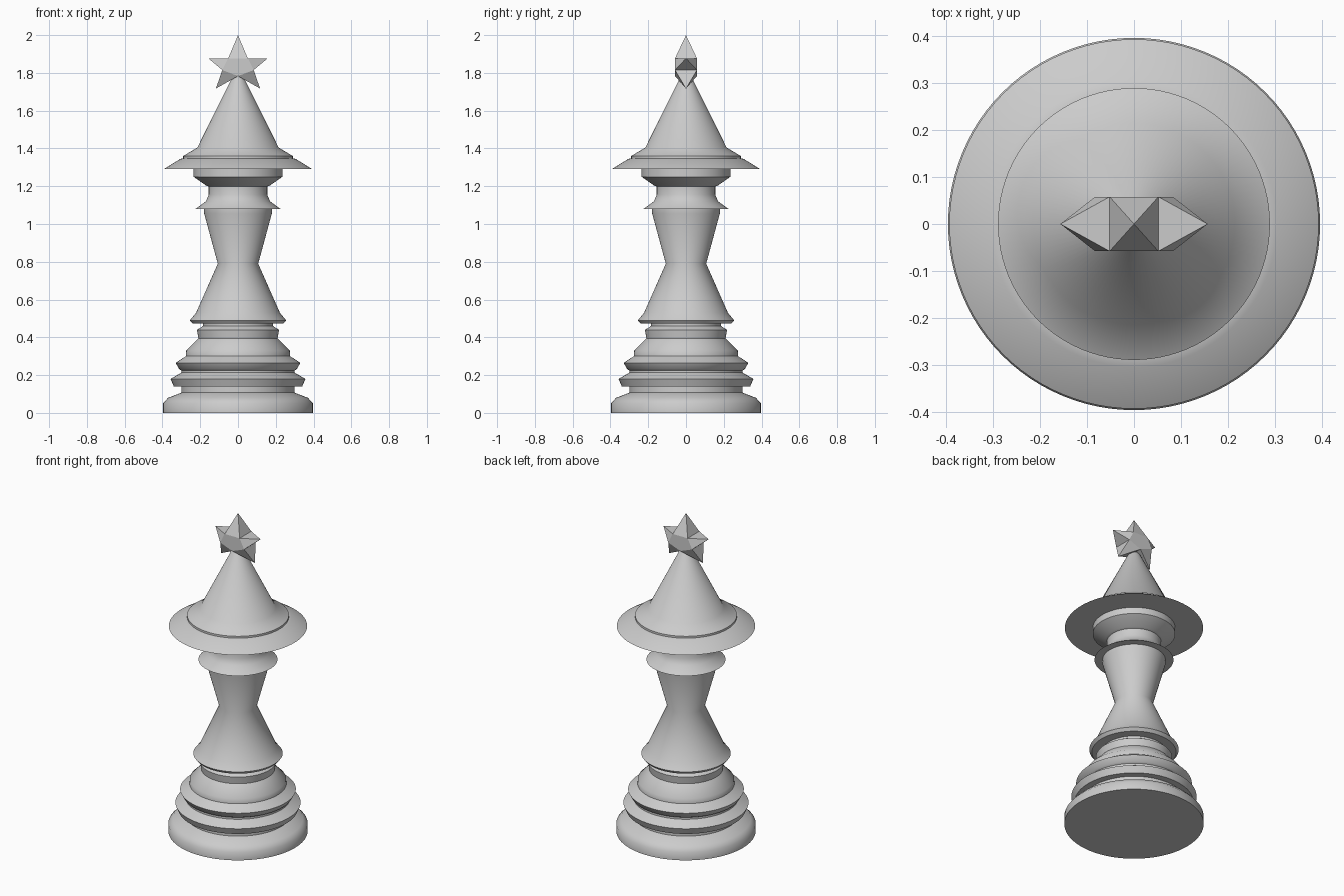
import bpy, bmesh, math

if "Cube" in bpy.data.objects:
    bpy.data.objects.remove(bpy.data.objects["Cube"])

SEGMENTS = 96

grey = bpy.data.materials.new("light grey")
grey.diffuse_color = (0.6, 0.6, 0.6, 1)
grey.use_nodes = True
grey.node_tree.nodes["Principled BSDF"].inputs["Base Color"].default_value = grey.diffuse_color


def finish(name, bm):
    mesh = bpy.data.meshes.new(name)
    bm.to_mesh(mesh)
    bm.free()
    mesh.materials.append(grey)
    obj = bpy.data.objects.new(name, mesh)
    bpy.context.collection.objects.link(obj)
    return obj


def lathe(name, profile):
    """Spin a bottom-to-top (radius, z) profile around the z axis."""
    bm = bmesh.new()
    rings = []
    for r, z in profile:
        ring = []
        for i in range(SEGMENTS):
            a = 2 * math.pi * i / SEGMENTS
            ring.append(bm.verts.new((r * math.cos(a), r * math.sin(a), z)))
        rings.append(ring)
    for low, high in zip(rings, rings[1:]):
        for i in range(SEGMENTS):
            j = (i + 1) % SEGMENTS
            bm.faces.new((low[i], low[j], high[j], high[i]))
    bmesh.ops.remove_doubles(bm, verts=bm.verts, dist=0.0001)
    obj = finish(name, bm)
    bpy.ops.object.select_all(action='DESELECT')
    obj.select_set(True)
    bpy.context.view_layer.objects.active = obj
    bpy.ops.object.shade_smooth_by_angle(angle=math.radians(45))


# Stepped foot
lathe("base", [(0, 0), (0.397, 0), (0.397, 0.05), (0.37, 0.08), (0.30, 0.107),
               (0.30, 0.14)])

# Two bulging rings and the shoulder above them
lathe("base_rings", [(0.30, 0.14), (0.34, 0.14), (0.357, 0.18), (0.30, 0.213),
                     (0.30, 0.225), (0.312, 0.232), (0.33, 0.265), (0.276, 0.30),
                     (0.274, 0.33), (0.21, 0.395), (0.217, 0.44), (0.185, 0.46),
                     (0.185, 0.472)])

# Waisted stem
lathe("stem", [(0.185, 0.472), (0.24, 0.472), (0.255, 0.49), (0.222, 0.53),
               (0.107, 0.79), (0.179, 1.055), (0.179, 1.08)])

# Flared collar and neck
lathe("collar", [(0.179, 1.08), (0.225, 1.08), (0.17, 1.12), (0.155, 1.155),
                 (0.155, 1.198), (0.168, 1.203), (0.235, 1.25), (0.235, 1.29)])

# Pointed hat with a wide brim
lathe("hat", [(0.235, 1.29), (0.394, 1.29), (0.305, 1.345), (0.29, 1.348),
              (0.29, 1.36), (0.215, 1.405), (0.036, 1.765), (0.02, 1.783),
              (0, 1.786)])

# Star: a pentagonal core with a pyramid on each side
tips = [(0, 2.0), (0.157, 1.877), (0.117, 1.717), (-0.117, 1.717), (-0.157, 1.877)]
core = [(-0.052, 1.877), (0.052, 1.877), (0.083, 1.815), (0, 1.783), (-0.083, 1.815)]
bm = bmesh.new()
front = [bm.verts.new((x, -0.058, z)) for x, z in core]
back = [bm.verts.new((x, 0.058, z)) for x, z in core]
bm.faces.new(front)
bm.faces.new(back[::-1])
for i, (x, z) in enumerate(tips):
    j = (i + 1) % 5
    tip = bm.verts.new((x, 0, z))
    side = [front[i], front[j], back[j], back[i]]
    for k in range(4):
        bm.faces.new((side[k], side[(k + 1) % 4], tip))
bmesh.ops.recalc_face_normals(bm, faces=bm.faces)
finish("star", bm)
